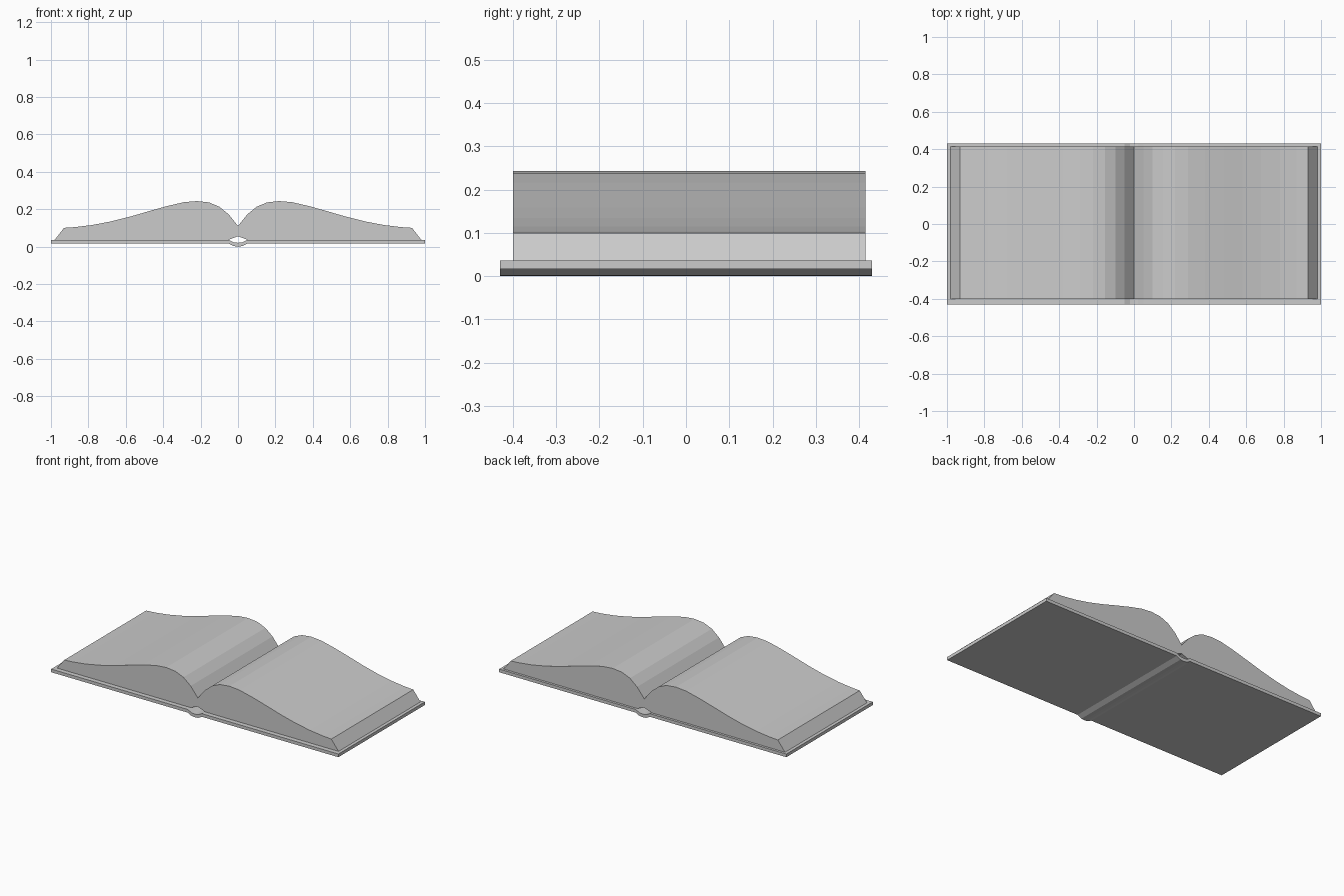
import bpy
import bmesh

cube = bpy.data.objects.get("Cube")
if cube:
    bpy.data.objects.remove(cube, do_unlink=True)

grey = bpy.data.materials.new("plain grey")
grey.use_nodes = True
colour = (0.6, 0.6, 0.6, 1)
grey.diffuse_color = colour
grey.node_tree.nodes["Principled BSDF"].inputs["Base Color"].default_value = colour


def extrude_profile(name, profile, front, back):
    """Sweep a closed x-z outline from front to back."""
    bm = bmesh.new()
    face = bm.faces.new([bm.verts.new((x, front, z)) for x, z in profile])
    swept = bmesh.ops.extrude_face_region(bm, geom=[face], use_keep_orig=True)
    moved = [v for v in swept["geom"] if isinstance(v, bmesh.types.BMVert)]
    bmesh.ops.translate(bm, verts=moved, vec=(0, back - front, 0))
    bmesh.ops.recalc_face_normals(bm, faces=bm.faces)
    mesh = bpy.data.meshes.new(name)
    bm.to_mesh(mesh)
    bm.free()
    mesh.materials.append(grey)
    obj = bpy.data.objects.new(name, mesh)
    bpy.context.collection.objects.link(obj)
    return obj


COVER_TOP, COVER_BOTTOM = 0.036, 0.016
HINGE = 0.05

# Page block outline: gutter, curved sheet, slanted fore edge, raised inner base
page_top = [(0, 0.11), (0.05, 0.172), (0.1, 0.213), (0.155, 0.236),
            (0.22, 0.243), (0.29, 0.237), (0.38, 0.216), (0.48, 0.188),
            (0.58, 0.159), (0.68, 0.134), (0.78, 0.115), (0.87, 0.104),
            (0.93, 0.1)]
page_base = [(0.98, COVER_TOP), (HINGE, COVER_TOP), (0, 0.055)]
cover = [(HINGE, COVER_BOTTOM), (1, COVER_BOTTOM), (1, COVER_TOP), (HINGE, COVER_TOP)]

for side, sign in (("left", 1), ("right", -1)):
    for part, outline, front, back in (("pages", page_top + page_base, -0.4, 0.415),
                                       ("cover", cover, -0.43, 0.43)):
        extrude_profile(f"{side}_{part}", [(sign * x, z) for x, z in outline], front, back)

# Spine strip sagging between the two covers
sag = [(-HINGE, 0.016), (-0.022, 0.002), (0, 0), (0.022, 0.002), (HINGE, 0.016)]
thickness = COVER_TOP - COVER_BOTTOM
spine = sag + [(x, z + thickness) for x, z in reversed(sag)]
extrude_profile("spine", spine, -0.43, 0.43)
